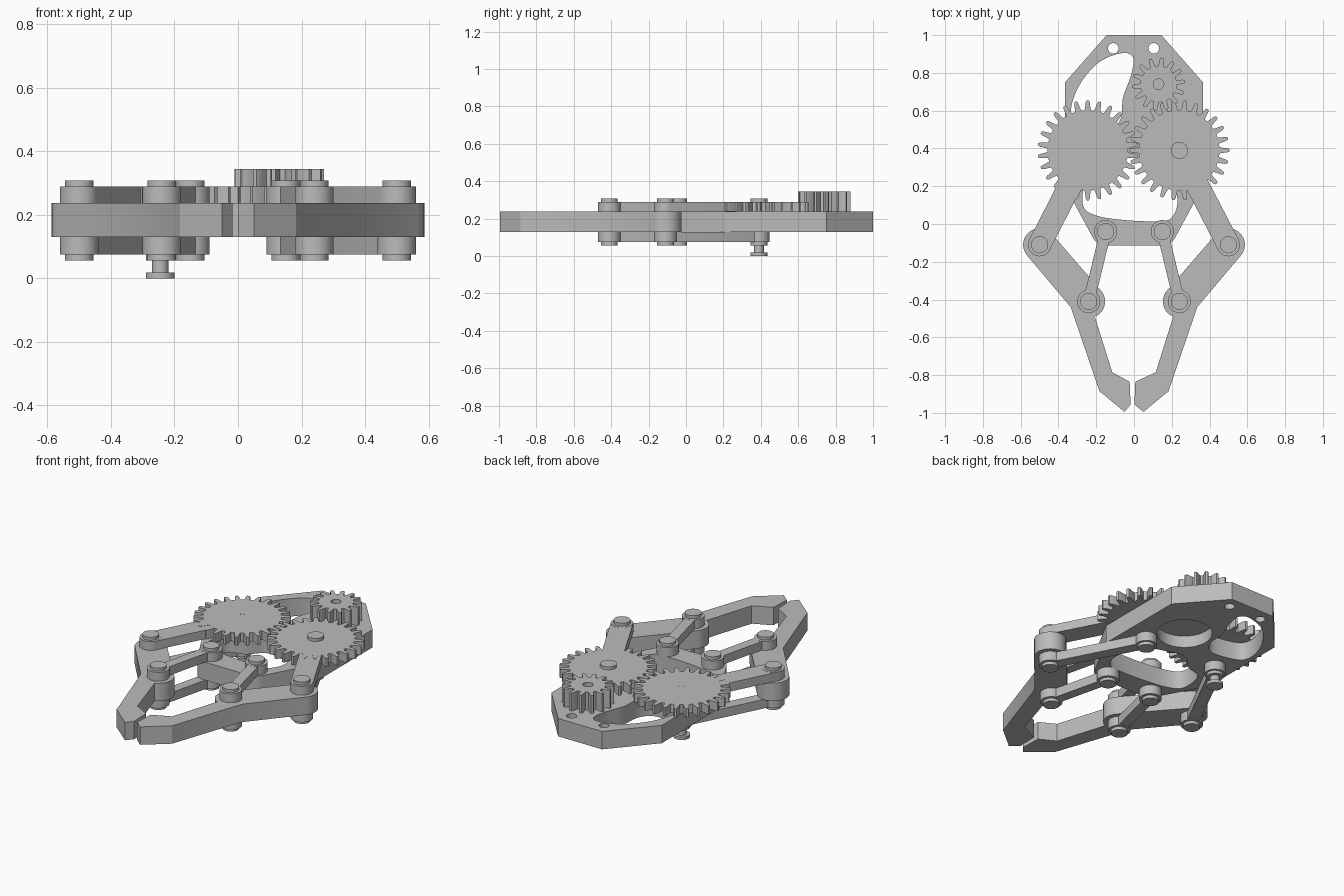
import bpy, bmesh
from math import cos, sin, pi, radians, hypot, atan2
from mathutils import Vector

if "Cube" in bpy.data.objects:
    bpy.data.objects.remove(bpy.data.objects["Cube"])

grey = bpy.data.materials.new("plain grey")
grey.use_nodes = True
tone = (0.5, 0.5, 0.5, 1)
grey.diffuse_color = tone
grey.node_tree.nodes["Principled BSDF"].inputs["Base Color"].default_value = tone

# Layer heights
LOW, MID, HIGH, TOP = 0.075, 0.13, 0.237, 0.29
CAP = 0.018
parts = []


def arc(c, r, a, b, n=16):
    return [(c[0] + r * cos(radians(a + (b - a) * i / n)),
             c[1] + r * sin(radians(a + (b - a) * i / n))) for i in range(n + 1)]


def circle(c, r, n=40):
    return arc(c, r, 0, 360, n)[:-1]


def smooth_loop(pts, steps=6):
    """Closed rounded loop through a few points."""
    out, n = [], len(pts)
    for i in range(n):
        a, b, c, d = (Vector(pts[(i + k) % n]) for k in (-1, 0, 1, 2))
        for s in range(steps):
            t = s / steps
            p = 0.5 * (2 * b + (c - a) * t + (2 * a - 5 * b + 4 * c - d) * t ** 2
                       + (3 * b - a - 3 * c + d) * t ** 3)
            out.append((p.x, p.y))
    return out


def prism(name, loops, z0, z1):
    """Solid plate from an outline followed by any holes."""
    cu = bpy.data.curves.new(name, 'CURVE')
    cu.dimensions, cu.fill_mode = '2D', 'BOTH'
    cu.extrude = (z1 - z0) / 2
    for loop in loops:
        sp = cu.splines.new('POLY')
        sp.points.add(len(loop) - 1)
        for p, (x, y) in zip(sp.points, loop):
            p.co = (x, y, 0, 1)
        sp.use_cyclic_u = True
    tmp = bpy.data.objects.new(name + "_curve", cu)
    bpy.context.collection.objects.link(tmp)
    dg = bpy.context.evaluated_depsgraph_get()
    me = bpy.data.meshes.new_from_object(tmp.evaluated_get(dg))
    bpy.data.objects.remove(tmp)
    bm = bmesh.new()
    bm.from_mesh(me)
    bmesh.ops.translate(bm, verts=bm.verts, vec=(0, 0, (z0 + z1) / 2))
    bmesh.ops.remove_doubles(bm, verts=bm.verts, dist=0.0001)
    bmesh.ops.recalc_face_normals(bm, faces=bm.faces)
    bm.to_mesh(me)
    bm.free()
    me.materials.clear()
    me.materials.append(grey)
    ob = bpy.data.objects.new(name, me)
    bpy.context.collection.objects.link(ob)
    parts.append(ob)
    return ob


def disc(name, c, r, z0, z1):
    return prism(name, [circle(c, r)], z0, z1)


def bar(name, a, b, r, z0, z1):
    """Round-ended link between two points."""
    t = atan2(b[1] - a[1], b[0] - a[0]) * 180 / pi
    return prism(name, [arc(b, r, t - 90, t + 90) + arc(a, r, t + 90, t + 270)], z0, z1)


def gear(name, c, teeth, root, tip, phase, bore, z0, z1):
    """Spur gear with rounded teeth."""
    shape = [(-.32, 0), (-.24, .35), (-.19, .75), (-.1, 1), (.1, 1), (.19, .75), (.24, .35), (.32, 0)]
    pts = []
    for i in range(teeth):
        for u, h in shape:
            a = 2 * pi * (i + u) / teeth + phase
            r = root + (tip - root) * h
            pts.append((c[0] + r * cos(a), c[1] + r * sin(a)))
    loops = [pts] + ([circle(c, bore)] if bore else [])
    return prism(name, loops, z0, z1)


# Base plate with two openings, screw holes and a round motor recess
right_edge = arc((0.15, -0.04), 0.075, -90, -28, 6) + [(0.365, 0.2), (0.365, 0.75), (0.145, 1.0)]
left_edge = [(-x, y) for x, y in reversed(right_edge)]
upper_opening = smooth_loop([(-.33, .63), (-.28, .75), (-.18, .86), (-.06, .905), (-.005, .88),
                             (-.015, .79), (-.058, .67), (-.07, .56), (-.13, .49), (-.25, .5), (-.325, .54)])
lower_opening = smooth_loop([(-.27, .1), (-.2, .045), (-.04, .02), (.13, .015), (.2, .035), (.23, .13),
                             (.18, .28), (.06, .34), (-.06, .36), (-.15, .28), (-.25, .24)])
motor = (0.105, 0.55)
prism("base_plate", [right_edge + left_edge, upper_opening, lower_opening,
                     circle((-.11, .93), .028), circle((.105, .93), .028),
                     circle(motor, .15)], MID, HIGH)
disc("motor_recess_floor", motor, 0.152, 0.2, HIGH)

# Gears
TEETH = 26
left_hub, right_hub, drive_hub = (-0.245, 0.39), (0.24, 0.39), (0.13, 0.74)
gear("left_gear", left_hub, TEETH, 0.213, 0.265, pi / TEETH, 0.029, HIGH, TOP)
gear("right_gear", right_hub, TEETH, 0.213, 0.265, 0, None, HIGH, TOP)
gear("drive_gear", drive_hub, 14, 0.096, 0.141, 0.1, 0.028, HIGH, 0.345)
disc("right_gear_cap", right_hub, 0.045, TOP, TOP + CAP)


def pivot_set(name, c):
    """Bosses and caps above and below a pivot."""
    disc(name + "_upper_boss", c, 0.061, HIGH, TOP)
    disc(name + "_lower_boss", c, 0.061, LOW, MID)
    disc(name + "_upper_cap", c, 0.045, TOP, TOP + CAP)
    disc(name + "_lower_cap", c, 0.045, LOW - CAP, LOW)


for side, s, hub in (("left", 1, right_hub), ("right", -1, left_hub)):
    elbow, wrist, anchor = (0.5 * s, -0.11), (0.24 * s, -0.41), (0.15 * s, -0.04)

    # Claw finger: two round knuckles leading to a bevelled tip
    tip_x = 0.002 if s > 0 else 0.018
    outline = (arc((0.5, -0.11), 0.087, -41, 139) + arc((0.24, -0.41), 0.087, 139, 248)
               + [(.115, -.785), (tip_x + .005, -.835), (tip_x, -.955),
                  (.05, -.995), (.183, -.885), (.335, -.44)])
    prism(side + "_claw", [[(x * s, y) for x, y in outline]], MID, HIGH)

    # Pivots
    for pname, c in (("elbow", elbow), ("wrist", wrist), ("anchor", anchor)):
        pivot_set(side + "_" + pname, c)

    # Gear lever above, matching lever below
    bar(side + "_gear_lever", hub, elbow, 0.061, HIGH, TOP - 0.0005).location.z = -0.0005
    bar(side + "_lower_lever", hub, elbow, 0.034, LOW + 0.001, MID)
    disc(side + "_hub_lower_boss", hub, 0.057, LOW, MID)
    disc(side + "_hub_lower_cap", hub, 0.045, LOW - CAP, LOW)

    # Short steering links above and below
    bar(side + "_upper_link", anchor, wrist, 0.03, HIGH, TOP - 0.001)
    bar(side + "_lower_link", anchor, wrist, 0.03, LOW + 0.001, MID)

# Bore through the lever under the left gear is closed by a sunken pin
disc("left_gear_pin", left_hub, 0.028, HIGH, TOP - 0.004)

# Flanged spindle below the left gear
disc("spindle_stem", left_hub, 0.026, 0.01, LOW)
disc("spindle_flange", left_hub, 0.045, 0, 0.018)

# Smooth the curved walls, keep the corners crisp
bpy.ops.object.select_all(action='DESELECT')
for ob in parts:
    ob.select_set(True)
bpy.context.view_layer.objects.active = parts[0]
bpy.ops.object.shade_smooth_by_angle(angle=radians(25))
